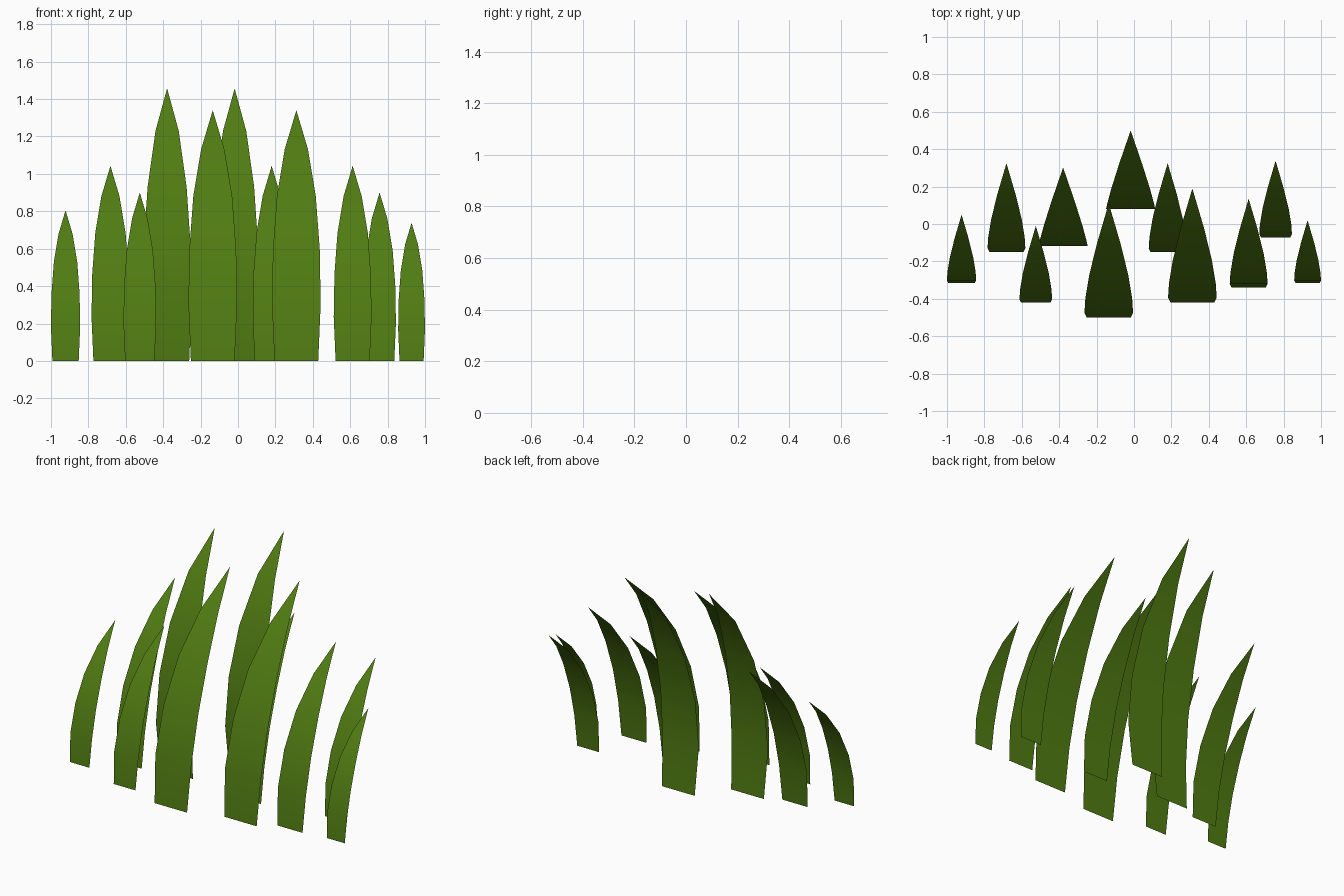
import bpy

if "Cube" in bpy.data.objects:
    bpy.data.objects.remove(bpy.data.objects["Cube"])

# One green for all the grass
green = bpy.data.materials.new("grass_green")
green.diffuse_color = (0.08, 0.2, 0.006, 1.0)
green.use_nodes = True
green.node_tree.nodes["Principled BSDF"].inputs["Base Color"].default_value = green.diffuse_color

# Side profiles as (y, z, half width) from root to tip
BENT = [(0, 0, 0.117), (0.026, 0.303, 0.13), (0.103, 0.597, 0.125),
        (0.229, 0.88, 0.104), (0.399, 1.132, 0.062), (0.61, 1.34, 0)]
UPRIGHT = [(0, 0, 0.118), (-0.024, 0.31, 0.131), (0.004, 0.62, 0.125),
           (0.082, 0.93, 0.104), (0.215, 1.228, 0.062), (0.395, 1.455, 0)]


def blade(name, profile, x, tip_y, height):
    """Single-sided curved sheet, tapering to a pointed tip."""
    s = height / profile[-1][1]
    y0 = tip_y - profile[-1][0] * s
    verts, faces = [], []
    for y, z, w in profile[:-1]:
        verts += [(x - w * s, y0 + y * s, z * s), (x + w * s, y0 + y * s, z * s)]
    verts.append((x, tip_y, height))
    n = len(profile) - 1
    for i in range(n - 1):
        a = 2 * i
        faces.append((a, a + 1, a + 3, a + 2))
    faces.append((2 * n - 2, 2 * n - 1, 2 * n))
    mesh = bpy.data.meshes.new(name)
    mesh.from_pydata(verts, [], faces)
    mesh.materials.append(green)
    for p in mesh.polygons:
        p.use_smooth = True
    obj = bpy.data.objects.new(name, mesh)
    bpy.context.collection.objects.link(obj)


# Bent blades: x, tip y, height
for i, (x, y, h) in enumerate([
        (-0.922, 0.05, 0.805), (-0.682, 0.325, 1.043), (-0.525, -0.01, 0.90),
        (-0.135, 0.11, 1.34), (0.18, 0.325, 1.043), (0.312, 0.19, 1.34),
        (0.613, 0.135, 1.043), (0.757, 0.338, 0.90), (0.928, 0.02, 0.738)]):
    blade(f"bent_blade_{i + 1}", BENT, x, y, h)

# Two taller, more upright blades
for i, (x, y) in enumerate([(-0.379, 0.302), (-0.018, 0.5)]):
    blade(f"upright_blade_{i + 1}", UPRIGHT, x, y, 1.457)
